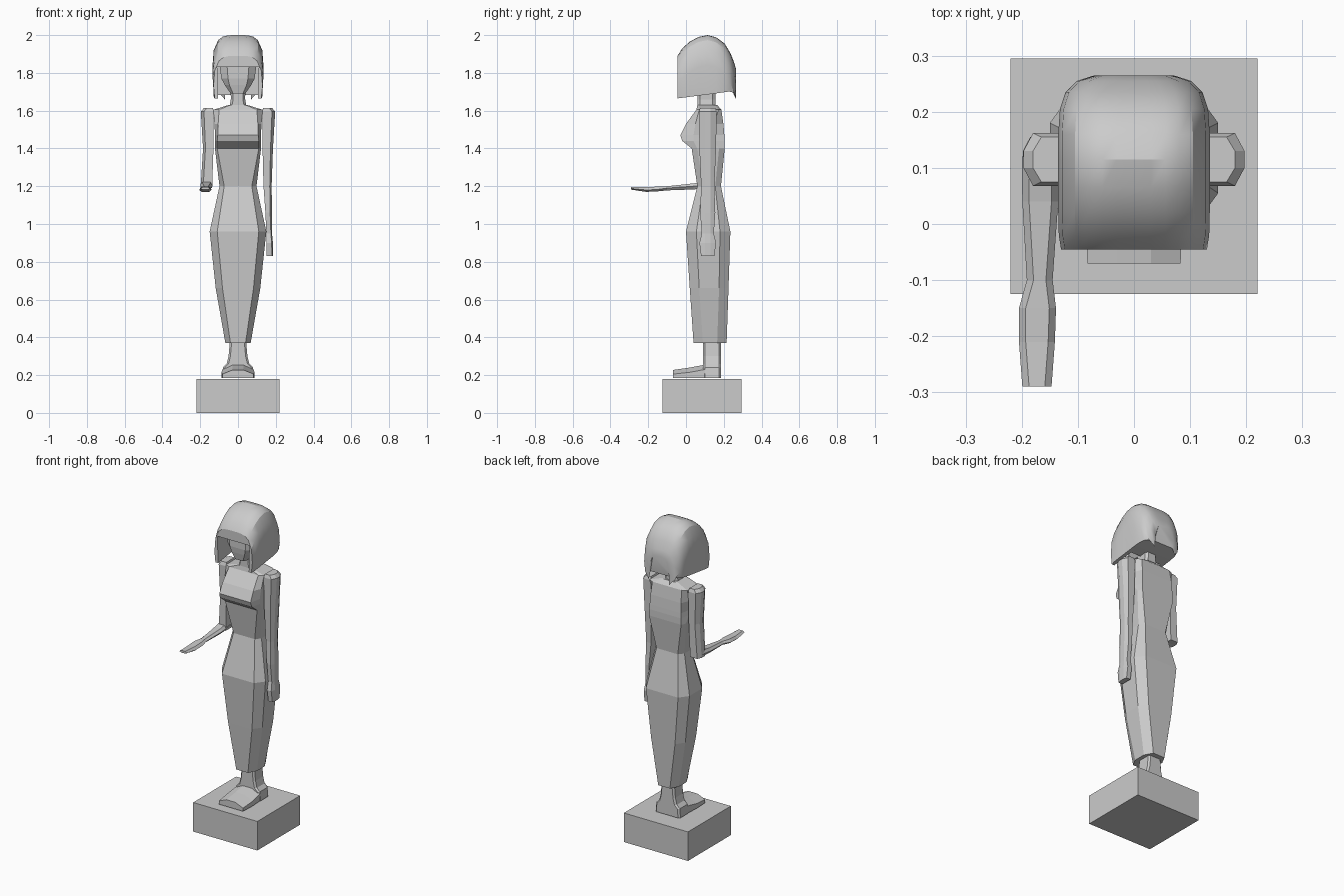
import bpy, bmesh

def loft(name, rings):
    """Skin a list of equal-length point rings and cap both ends."""
    bm = bmesh.new()
    vs = [[bm.verts.new(p) for p in r] for r in rings]
    n = len(rings[0])
    for a, b in zip(vs, vs[1:]):
        for i in range(n):
            j = (i + 1) % n
            bm.faces.new((a[i], a[j], b[j], b[i]))
    bm.faces.new(vs[0])
    bm.faces.new(vs[-1])
    bmesh.ops.recalc_face_normals(bm, faces=bm.faces)
    me = bpy.data.meshes.new(name)
    bm.to_mesh(me)
    bm.free()
    ob = bpy.data.objects.new(name, me)
    bpy.context.collection.objects.link(ob)
    return ob

def octagon(z, w, y0, y1, cx, cy):
    """Horizontal box section with chamfered corners."""
    return [(-w, y0 + cy, z), (-w + cx, y0, z), (w - cx, y0, z), (w, y0 + cy, z),
            (w, y1 - cy, z), (w - cx, y1, z), (-w + cx, y1, z), (-w, y1 - cy, z)]

def box(z, x0, x1, y0, y1):
    return [(x0, y0, z), (x1, y0, z), (x1, y1, z), (x0, y1, z)]

# Plinth
loft("plinth", [box(z, -.22, .22, -.125, .295) for z in (0, .18)])

# Feet and ankles
loft("ankles", [octagon(z, w, .09, .185, .01, .01) for z, w in
                ((.185, .085), (.24, .08), (.26, .06), (.30, .05), (.38, .043))])
loft("feet", [[(-w, y, .185), (w, y, .185), (w, y, e), (.03, y, t), (-.03, y, t), (-w, y, e)]
              for y, w, e, t in ((-.07, .083, .205, .227), (.02, .087, .215, .24), (.10, .082, .23, .255))])

# Long skirt up to the waist
loft("skirt", [octagon(*s) for s in (
    (.37, .067, .04, .215, .027, .05),
    (.66, .118, .02, .225, .036, .05),
    (.96, .15, 0, .235, .04, .055),
    (1.2, .098, .06, .185, .025, .03))])

# Torso with bust and sloping shoulders
loft("torso", [octagon(*s) for s in (
    (1.2, .098, .06, .185, .025, .03),
    (1.40, .122, .03, .205, .012, .03),
    (1.44, .122, -.02, .205, .012, .06),
    (1.47, .121, -.03, .203, .014, .07),
    (1.53, .125, .0, .198, .02, .05),
    (1.605, .13, .055, .187, .03, .015),
    (1.63, .05, .06, .165, .01, .01))])
loft("neck", [octagon(z, w, .06, .155, .012, .015) for z, w in ((1.62, .045), (1.66, .038), (1.76, .04))])

# Arms: six-sided sections with a ridged outer side
def arm_ring(s, z, inner, edge, outer, wy):
    c = .115
    return [(s * inner, c - wy, z), (s * edge, c - wy, z), (s * outer, c - .015, z),
            (s * outer, c + .015, z), (s * edge, c + wy, z), (s * inner, c + wy, z)]

upper = [(1.615, .133, .165, .18, .04), (1.595, .128, .18, .197, .047), (1.40, .13, .172, .185, .044)]
loft("hanging_arm", [arm_ring(1, *r) for r in upper + [
    (1.2, .135, .168, .178, .035), (1.06, .145, .17, .18, .04), (.95, .15, .174, .18, .032),
    (.90, .15, .178, .185, .044), (.83, .152, .18, .184, .035)]])
loft("bent_upper_arm", [arm_ring(-1, *r) for r in upper + [(1.19, .137, .185, .198, .04)]])
loft("bent_forearm", [[(x - w, y, m), (x - w + .012, y, t), (x + w - .012, y, t),
                       (x + w, y, m), (x + w - .012, y, b), (x - w + .012, y, b)]
                      for x, y, w, b, m, t in (
    (-.167, .12, .033, 1.19, 1.21, 1.23), (-.167, .04, .032, 1.183, 1.2, 1.215),
    (-.168, -.10, .023, 1.178, 1.19, 1.2), (-.172, -.15, .033, 1.173, 1.183, 1.198),
    (-.173, -.21, .032, 1.17, 1.18, 1.195), (-.173, -.29, .026, 1.182, 1.188, 1.196))])

# Face
loft("face", [octagon(*s) for s in (
    (1.69, .038, .01, .10, .012, .02), (1.735, .07, 0, .13, .025, .03),
    (1.77, .088, -.005, .14, .035, .03), (1.84, .098, -.005, .14, .04, .03))])

# Bobbed hair: arched sections from fringe to nape
def arch(y, top, w, lean):
    bot = 1.665 + (y + .045) * .13
    h, mid = .16, top - .16
    pts = [(-w * .95, y - lean, bot)]
    for i in range(13):
        t = i / 6 - 1
        t = max(-1, min(1, t))
        u = abs(t)
        x = w * min(1, 1.12 * u ** .9) * (1 if t > 0 else -1)
        z = mid + h * max(0, 1 - (abs(x) / w) ** 4) ** .4
        if u == 1:
            z = mid
        pts.append((x, y, z))
    pts.append((w * .95, y - lean, bot))
    return pts

hair = loft("hair", [arch(*s) for s in (
    (-.045, 1.89, .13, 0), (-.02, 1.93, .134, 0), (.02, 1.965, .135, 0), (.065, 1.99, .135, 0),
    (.115, 2.0, .135, 0), (.16, 1.988, .135, 0), (.205, 1.955, .132, .003),
    (.235, 1.905, .122, .006), (.255, 1.855, .102, .01), (.265, 1.82, .07, .012))])

# Face opening cut under the fringe
cutter = loft("opening_cutter", [box(1.5, -.10, .10, -.2, .10), box(1.83, -.11, .11, -.2, .10)])
cutter.hide_render = True
cutter.hide_viewport = True
cutter.display_type = 'WIRE'
cut = hair.modifiers.new("face_opening", 'BOOLEAN')
cut.operation = 'DIFFERENCE'
cut.solver = 'EXACT'
cut.object = cutter

# Soft shading on the hair only
bpy.context.view_layer.objects.active = hair
hair.select_set(True)
bpy.ops.object.shade_smooth_by_angle(angle=.45)
